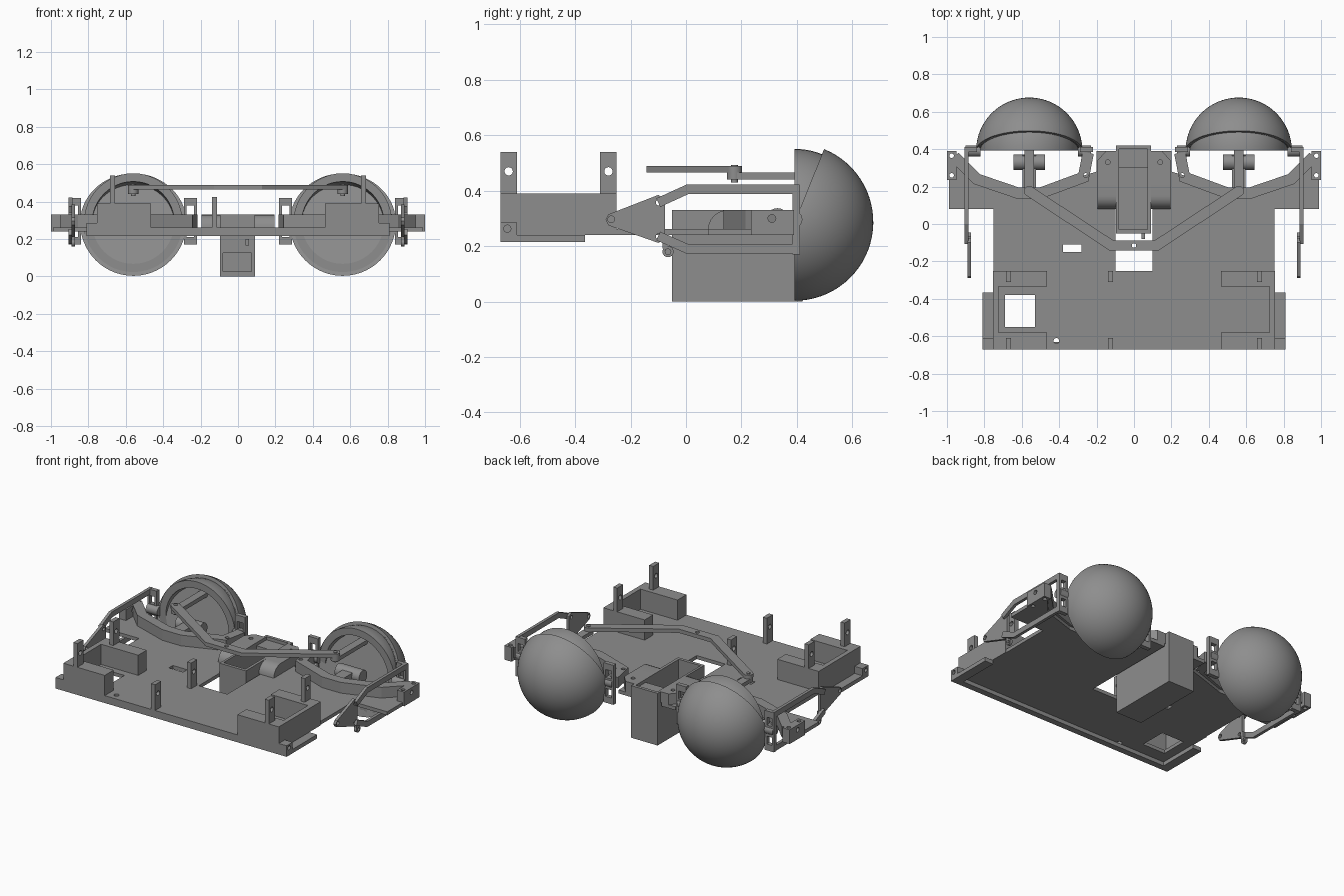
import bpy, bmesh, math
from mathutils import Vector, Matrix

if "Cube" in bpy.data.objects:
    bpy.data.objects.remove(bpy.data.objects["Cube"])

grey = bpy.data.materials.new("plain grey")
grey.diffuse_color = (0.27, 0.27, 0.27, 1)
grey.use_nodes = True
grey.node_tree.nodes["Principled BSDF"].inputs["Base Color"].default_value = grey.diffuse_color


def finish(name, bm, smooth=False):
    bmesh.ops.remove_doubles(bm, verts=bm.verts, dist=1e-5)
    bmesh.ops.recalc_face_normals(bm, faces=bm.faces)
    me = bpy.data.meshes.new(name)
    bm.to_mesh(me)
    bm.free()
    ob = bpy.data.objects.new(name, me)
    bpy.context.collection.objects.link(ob)
    me.materials.append(grey)
    if smooth:
        bpy.ops.object.select_all(action='DESELECT')
        ob.select_set(True)
        bpy.context.view_layer.objects.active = ob
        bpy.ops.object.shade_smooth_by_angle(angle=math.radians(35))
    return ob


def prism(name, pts, lo, hi, axis='z', smooth=False):
    """Extrude a 2D outline: (x, y) along z, (y, z) along x, (x, z) along y."""
    place = {'z': lambda u, v, w: (u, v, w), 'x': lambda u, v, w: (w, u, v),
             'y': lambda u, v, w: (u, w, v)}[axis]
    bm = bmesh.new()
    face = bm.faces.new([bm.verts.new(place(u, v, lo)) for u, v in pts])
    ext = bmesh.ops.extrude_face_region(bm, geom=[face])
    top = [v for v in ext['geom'] if isinstance(v, bmesh.types.BMVert)]
    step = Vector(place(0, 0, hi - lo))
    bmesh.ops.translate(bm, vec=step, verts=top)
    return finish(name, bm, smooth)


def box(name, x0, x1, y0, y1, z0, z1):
    return prism(name, [(x0, y0), (x1, y0), (x1, y1), (x0, y1)], z0, z1)


def rod(name, u, v, r, lo, hi, axis='z', n=24):
    ring = [(u + r * math.cos(2 * math.pi * i / n), v + r * math.sin(2 * math.pi * i / n))
            for i in range(n)]
    return prism(name, ring, lo, hi, axis, True)


def beam(name, path, width, lo, hi, axis='z'):
    """Flat bar of constant width along a bent path, with mitred corners."""
    p = [Vector(q) for q in path]
    left, right = [], []
    for i, q in enumerate(p):
        a = (q - p[i - 1]).normalized() if i else (p[1] - q).normalized()
        b = (p[i + 1] - q).normalized() if i < len(p) - 1 else a
        t = (a + b).normalized()
        off = Vector((-t.y, t.x)) * width / 2 / max(t.dot(a), 0.3)
        left.append(q + off)
        right.append(q - off)
    return prism(name, [tuple(q) for q in left + right[::-1]], lo, hi, axis)


def cut(ob, *cutters):
    for c in cutters:
        m = ob.modifiers.new("cut", 'BOOLEAN')
        m.operation, m.solver, m.object = 'DIFFERENCE', 'EXACT', c
        bpy.context.view_layer.objects.active = ob
        bpy.ops.object.modifier_apply(modifier=m.name)
        bpy.data.objects.remove(c)
    return ob


def spun(name, profile, centre, axis, start, angle, steps):
    """Closed profile turned around an axis through the centre."""
    bm = bmesh.new()
    vs = [bm.verts.new(q) for q in profile]
    geom = vs + [bm.edges.new((vs[i], vs[(i + 1) % len(vs)])) for i in range(len(vs))]
    full = angle > 6.28
    if not full:
        geom.append(bm.faces.new(vs))
    bmesh.ops.rotate(bm, cent=(0, 0, 0), matrix=Matrix.Rotation(start, 3, axis), verts=vs)
    ends = [bm.faces[:]] if not full else []
    ax = Vector((1, 0, 0)) if axis == 'X' else Vector((0, 1, 0))
    if not full:
        bmesh.ops.delete(bm, geom=bm.faces[:], context='FACES_ONLY')
    edges = bm.edges[:]
    out = bmesh.ops.spin(bm, geom=vs + edges, cent=(0, 0, 0), axis=ax, dvec=(0, 0, 0),
                         angle=angle, steps=steps, use_duplicate=False)
    bmesh.ops.remove_doubles(bm, verts=bm.verts, dist=1e-5)
    if not full:
        bmesh.ops.holes_fill(bm, edges=[e for e in bm.edges if e.is_boundary], sides=0)
    bmesh.ops.translate(bm, vec=centre, verts=bm.verts)
    return finish(name, bm, True)


# Base plate with stepped sides and a scalloped rear edge
half = [(0.75, -0.67), (0.75, 0.08), (0.99, 0.08), (0.99, 0.24), (0.96, 0.24), (0.96, 0.37),
        (0.86, 0.26), (0.64, 0.19), (0.48, 0.19), (0.3, 0.25), (0.2, 0.28), (0.2, 0.39)]
plate = prism("base_plate", half + [(-x, y) for x, y in half[::-1]], 0.24, 0.262)
cut(plate, box("c", -0.1, 0.1, -0.25, 0.4, 0.1, 0.5),
    box("c", -0.69, -0.53, -0.55, -0.38, 0.1, 0.5),
    box("c", -0.38, -0.28, -0.15, -0.11, 0.1, 0.5),
    rod("c", -0.415, -0.625, 0.015, 0.1, 0.5))
box("front_lip", -0.755, 0.755, -0.67, -0.63, 0.215, 0.24)

# Central open-topped case
case = box("centre_case", -0.095, 0.09, -0.05, 0.42, 0, 0.33)
cut(case, box("c", -0.08, 0.072, -0.03, 0.40, 0.02, 0.5),
    box("c", -0.08, 0.072, -0.1, 0.0, 0.025, 0.125))
box("case_shelf", -0.08, 0.072, 0.3, 0.4, 0.28, 0.31)
box("case_peg", 0.04, 0.06, -0.08, -0.05, 0.165, 0.2)

# Short posts in the middle
for y in (-0.64, -0.28):
    cut(box("middle_post", -0.14, -0.112, y - 0.03, y + 0.03, 0.25, 0.425),
        rod("c", y, 0.36, 0.015, -0.3, 0, 'x'))

for s in (-1, 1):
    def sx(a, b):
        return sorted((s * a, s * b))

    # U-shaped motor holder, open towards the middle
    prism("motor_holder", [(s * x, y) for x, y in (
        (0.465, -0.67), (0.755, -0.67), (0.755, -0.25), (0.465, -0.25), (0.465, -0.335),
        (0.725, -0.335), (0.725, -0.58), (0.465, -0.58))], 0.24, 0.39)
    for y in (-0.64, -0.28):
        cut(box("tall_post", *sx(0.657, 0.685), y - 0.03, y + 0.03, 0.26, 0.54),
            rod("c", y, 0.47, 0.015, -1, 1, 'x'))
    box("side_rail", *sx(0.75, 0.81), -0.67, -0.365, 0.215, 0.24)
    cut(box("corner_block", *sx(0.75, 0.81), -0.67, -0.61, 0.24, 0.285),
        rod("c", -0.645, 0.263, 0.013, -1, 1, 'x'))
    cut(box("outer_tab", *sx(0.95, 1.0), 0.235, 0.39, 0.24, 0.33),
        rod("c", 0.31, 0.3, 0.014, -1.1, 1.1, 'x'),
        rod("c", s * 0.975, 0.365, 0.012, 0.2, 0.4),
        rod("c", s * 0.975, 0.26, 0.012, 0.2, 0.4))

    # Rounded shoulder beside the case
    prism("case_shoulder", [(0.08, 0.262)] + [
        (0.15 - 0.07 * math.cos(a * math.pi / 12), 0.262 + 0.068 * math.sin(a * math.pi / 12))
        for a in range(1, 7)] + [(0.23, 0.33), (0.23, 0.262)], *sx(0.09, 0.195), 'x', True)
    cut(prism("rear_tab", [(s * x, y) for x, y in (
        (0.09, 0.23), (0.195, 0.23), (0.195, 0.34), (0.15, 0.39), (0.09, 0.39))], 0.262, 0.33),
        rod("c", s * 0.14, 0.33, 0.013, 0.2, 0.4))

    # Bent carrier that holds the eye
    cut(beam("eye_carrier", [(s * x, y) for x, y in (
        (0.96, 0.36), (0.84, 0.24), (0.62, 0.165), (0.5, 0.165), (0.27, 0.25), (0.245, 0.38))],
        0.06, 0.262, 0.33), rod("c", s * 0.258, 0.26, 0.012, 0.2, 0.4))
    box("eye_stem", *sx(0.525, 0.595), 0.17, 0.37, 0.262, 0.32)
    rod("eye_pivot", 0.33, 0.295, 0.042, *sx(0.475, 0.645), 'x')

    # Eye shell, with a lid wrapped round the back
    centre = (s * 0.56, 0.392, 0.287)
    n = 20
    arc = [math.pi / 2 * i / n for i in range(n + 1)]
    bowl = [(0.264 * math.cos(t), 0.264 * math.sin(t), 0) for t in arc]
    bowl += [(0.22 * math.cos(t), 0.22 * math.sin(t), 0) for t in arc[::-1]]
    spun("eye_shell", bowl, centre, 'Y', 0, 2 * math.pi, 48)
    arc = [math.pi * i / 40 for i in range(41)]
    lid = [(0.284 * math.cos(t), 0.284 * math.sin(t), 0) for t in arc]
    lid += [(0.268 * math.cos(t), 0.268 * math.sin(t), 0) for t in arc[::-1]]
    spun("eye_lid", lid, centre, 'X', math.radians(-90), math.radians(158), 32)

    # Brackets either side of the eye
    for a, b in ((0.84, 0.905), (0.22, 0.29)):
        cut(box("lid_bracket", *sx(a, b), 0.385, 0.412, 0.17, 0.42),
            box("c", *sx(a + 0.015, b - 0.015), 0.3, 0.5, 0.33, 0.38),
            box("c", *sx(a + 0.015, b - 0.015), 0.3, 0.5, 0.21, 0.26))
    rod("lid_hinge", 0.39, 0.297, 0.03, *sx(0.82, 0.9), 'x')
    rod("lid_hinge_inner", 0.39, 0.297, 0.03, *sx(0.23, 0.3), 'x')

    # Side linkage: rocker plate with an upper and a lower rod
    cut(prism("lid_rocker", [(-0.29, 0.295), (-0.28, 0.315), (-0.1, 0.385), (-0.075, 0.37),
                             (-0.075, 0.225), (-0.1, 0.212), (-0.28, 0.275)],
              *sx(0.872, 0.89), 'x'),
        rod("c", -0.27, 0.297, 0.012, -1, 1, 'x'), rod("c", -0.098, 0.357, 0.011, -1, 1, 'x'),
        rod("c", -0.098, 0.235, 0.011, -1, 1, 'x'))
    beam("upper_rod", [(-0.1, 0.357), (0.005, 0.405), (0.41, 0.405)], 0.034, *sx(0.886, 0.905), 'x')
    beam("lower_rod", [(-0.1, 0.237), (0.005, 0.19), (0.41, 0.19)], 0.034, *sx(0.886, 0.905), 'x')
    cut(rod("rocker_eyelet", -0.065, 0.18, 0.02, *sx(0.872, 0.89), 'x'),
        rod("c", -0.065, 0.18, 0.01, -1, 1, 'x'))
    box("eyelet_neck", *sx(0.872, 0.89), -0.085, -0.066, 0.192, 0.24)

    # Steering arm of the eye
    box("steering_arm", *sx(0.535, 0.585), 0.175, 0.5, 0.44, 0.465)
    rod("steering_arm_end", s * 0.56, 0.175, 0.027, 0.44, 0.465)
    rod("steering_pin", s * 0.56, 0.175, 0.012, 0.43, 0.493)
    rod("link_end", s * 0.56, 0.175, 0.028, 0.465, 0.489)

# Long bent link joining both eyes
cut(beam("cross_link", [(-0.56, 0.175), (-0.12, -0.115), (0.12, -0.115), (0.56, 0.175)],
         0.056, 0.465, 0.489), rod("c", 0, -0.115, 0.012, 0.4, 0.6))
